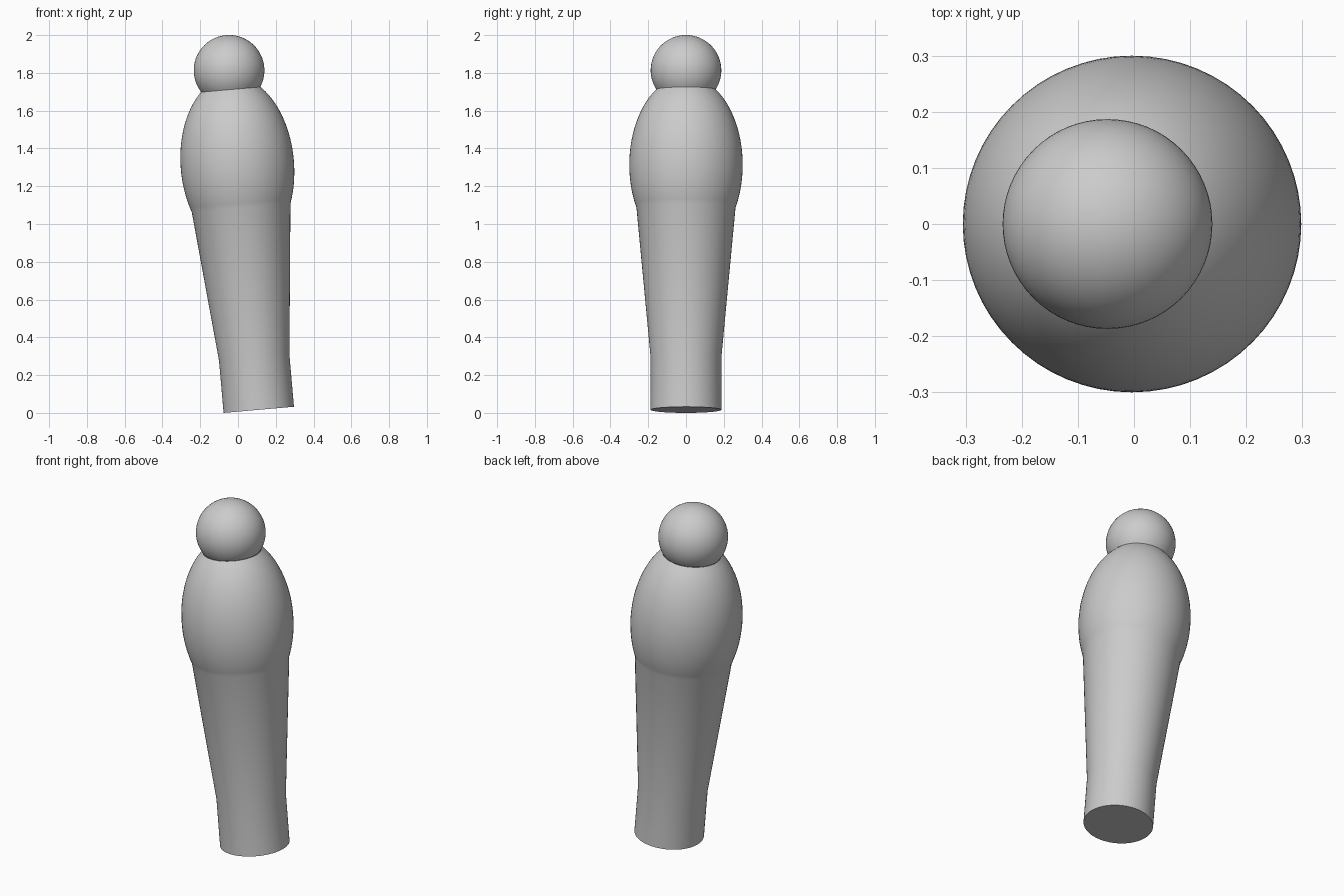
import bpy, bmesh
from math import sin, cos, pi, sqrt, radians, acos
from mathutils import Matrix

cube = bpy.data.objects.get("Cube")
if cube:
    bpy.data.objects.remove(cube, do_unlink=True)

SEGMENTS = 64
TILT = radians(-5)
PLACE = Matrix.Translation((0.11, 0, 0.0163)) @ Matrix.Rotation(TILT, 4, 'Y')

grey = bpy.data.materials.new("plain grey")
grey.use_nodes = True
colour = (0.6, 0.6, 0.6, 1)
grey.diffuse_color = colour
grey.node_tree.nodes["Principled BSDF"].inputs["Base Color"].default_value = colour


def lathe(name, profile):
    """Spin (radius, height) points around the tilted axis."""
    bm = bmesh.new()
    verts = [bm.verts.new((r, 0, h)) for r, h in profile]
    edges = [bm.edges.new(pair) for pair in zip(verts, verts[1:])]
    bmesh.ops.spin(bm, geom=verts + edges, cent=(0, 0, 0), axis=(0, 0, 1),
                   angle=2 * pi, steps=SEGMENTS, use_merge=True)
    bmesh.ops.remove_doubles(bm, verts=bm.verts, dist=0.0001)
    bmesh.ops.recalc_face_normals(bm, faces=bm.faces)
    bm.transform(PLACE)
    mesh = bpy.data.meshes.new(name)
    bm.to_mesh(mesh)
    bm.free()
    mesh.materials.append(grey)
    obj = bpy.data.objects.new(name, mesh)
    bpy.context.collection.objects.link(obj)
    bpy.ops.object.select_all(action='DESELECT')
    obj.select_set(True)
    bpy.context.view_layer.objects.active = obj
    bpy.ops.object.shade_smooth_by_angle(angle=radians(30))
    return obj


FOOT_R, HEAD_R, BELLY_R = 0.187, 0.187, 0.3
HIP, NECK = 1.073, 1.702
BELLY_MID, BELLY_HALF = 1.302, 0.471
HEAD_MID = 1.804

# Flat base, straight foot, flared legs and egg-shaped torso
body = [(0, 0), (FOOT_R, 0), (FOOT_R, 0.276)]
for i in range(25):
    h = HIP + (NECK - HIP) * i / 24
    body.append((BELLY_R * sqrt(1 - ((h - BELLY_MID) / BELLY_HALF) ** 2), h))
lathe("body", body)

# Ball head, cut where it meets the neck
end = acos((NECK - HEAD_MID) / HEAD_R)
head = [(HEAD_R * sin(end * i / 28), HEAD_MID + HEAD_R * cos(end * i / 28))
        for i in range(29)]
lathe("head", head)
